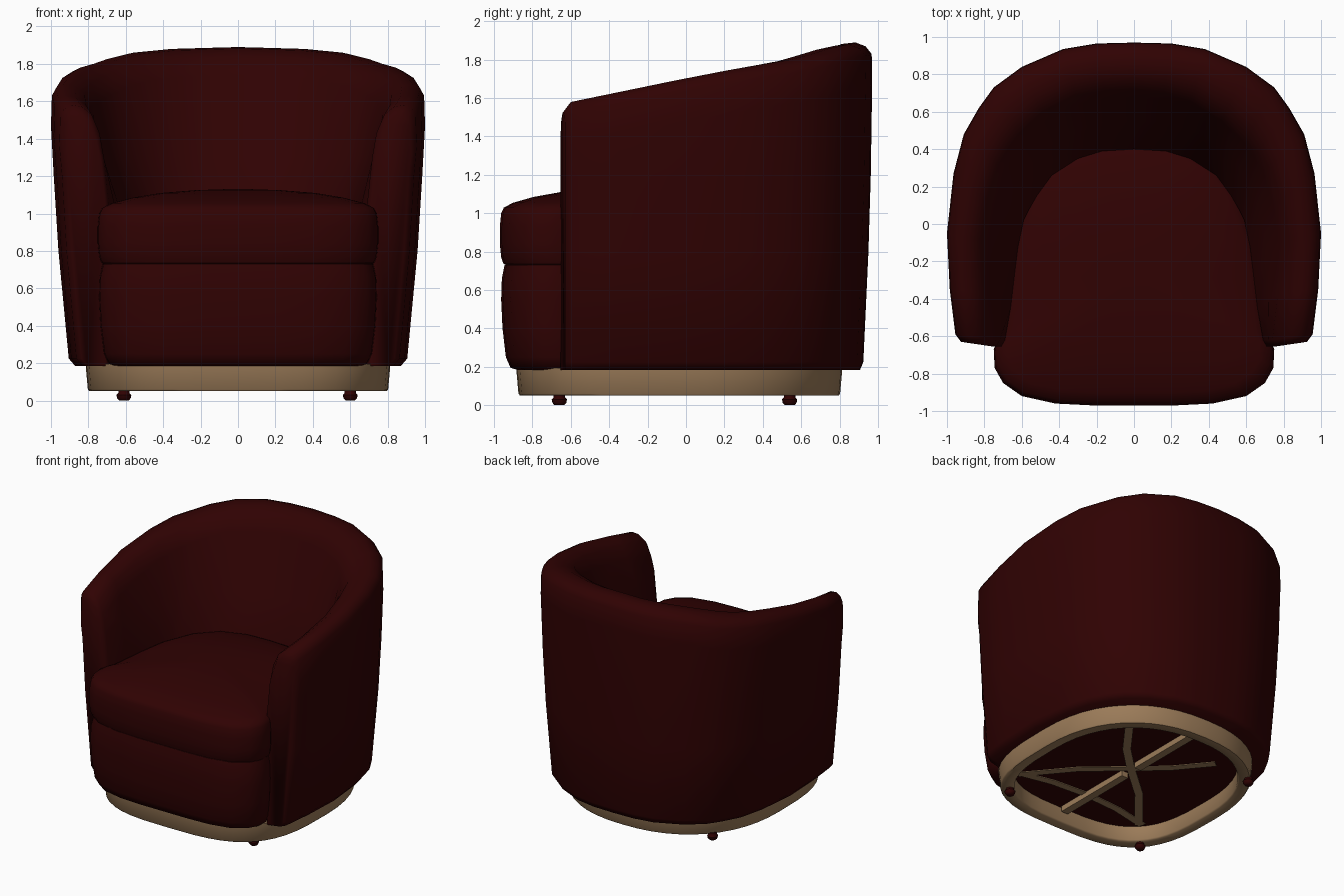
import bpy
import bmesh
import math
from mathutils import Vector

cube = bpy.data.objects.get("Cube")
if cube:
    bpy.data.objects.remove(cube)


def make_material(name, colour):
    mat = bpy.data.materials.new(name)
    mat.use_nodes = True
    mat.diffuse_color = colour
    mat.node_tree.nodes["Principled BSDF"].inputs["Base Color"].default_value = colour
    return mat


LEATHER = make_material("dark red leather", (0.029, 0.0006, 0.0007, 1))
WOOD = make_material("tan wood", (0.33, 0.2, 0.1, 1))
BODY_BOTTOM = 0.184


def loft(name, rings, mat, cyclic=False, angle=50):
    """Skin a row of closed rings; cap both ends unless the row is cyclic."""
    bm = bmesh.new()
    rows = [[bm.verts.new(p) for p in ring] for ring in rings]
    pairs = list(zip(rows, rows[1:]))
    if cyclic:
        pairs.append((rows[-1], rows[0]))
    for a, b in pairs:
        n = len(a)
        for i in range(n):
            j = (i + 1) % n
            bm.faces.new((a[i], a[j], b[j], b[i]))
    if not cyclic:
        bm.faces.new(rows[0])
        bm.faces.new(rows[-1])
    bmesh.ops.recalc_face_normals(bm, faces=bm.faces)
    mesh = bpy.data.meshes.new(name)
    bm.to_mesh(mesh)
    bm.free()
    mesh.materials.append(mat)
    for poly in mesh.polygons:
        poly.use_smooth = True
    mesh.set_sharp_from_angle(angle=math.radians(angle))
    obj = bpy.data.objects.new(name, mesh)
    bpy.context.collection.objects.link(obj)


# Wraparound back and arms: outer edge, inner rim, inner foot, rim height
stations = [
    ((0, .97), (0, .68), (0, .40), 1.89),
    ((.2, .965), (.15, .67), (.17, .39), 1.885),
    ((.38, .935), (.3, .64), (.3, .35), 1.88),
    ((.6, .84), (.47, .55), (.44, .26), 1.86),
    ((.75, .73), (.59, .43), (.52, .15), 1.825),
    ((.83, .62), (.64, .36), (.56, .08), 1.8),
    ((.91, .48), (.69, .28), (.59, .02), 1.78),
    ((.965, .27), (.745, .1), (.62, -.12), 1.745),
    ((1, -.05), (.775, -.1), (.64, -.28), 1.69),
    ((.985, -.35), (.77, -.37), (.66, -.45), 1.63),
    ((.955, -.59), (.74, -.62), (.69, -.62), 1.58),
    ((.925, -.63), (.755, -.655), (.71, -.655), 1.53),
]


def section(station, side):
    outer, rim, foot = (Vector(p) for p in station[:3])
    h = station[3]

    def out(f, z):
        # The shell tapers inwards towards the floor
        y = outer.y * (1 - (1 - f) * 0.5) if outer.y > 0 else outer.y
        return (outer.x * f, y, z)

    def top(t, z):
        p = outer.lerp(rim, t)
        return (p.x, p.y, z)

    middle = rim.lerp(foot, 0.45)
    points = [
        (foot.x, foot.y, BODY_BOTTOM), out(.87, BODY_BOTTOM), out(.905, .225),
        out(.96, .8), out(.985, 1.2), out(1, h - .22), out(.995, h - .06),
        top(.12, h - .02), top(.3, h), top(.55, h - .008), top(.8, h - .05),
        (rim.x, rim.y, h - .15), (middle.x, middle.y, 1.3), (foot.x, foot.y, 1.05),
    ]
    return [(x * side, y, z) for x, y, z in points]


shell = [section(s, -1) for s in reversed(stations[1:])]
shell += [section(s, 1) for s in stations]
loft("wraparound_back_and_arms", shell, LEATHER, angle=75)

# Seat outline shared by the cushion and the apron
half = [(.22, -.97), (.42, -.96), (.6, -.92), (.7, -.85), (.745, -.77), (.75, -.67),
        (.72, -.6), (.69, -.3), (.65, -.05), (.55, .2), (.4, .36), (.2, .43)]
outline = [(0, -.97)] + half + [(0, .44)] + [(-x, y) for x, y in reversed(half)]
CENTRE_Y = -0.27


def seat_ring(scale, z):
    return [(x * scale, CENTRE_Y + (y - CENTRE_Y) * scale, z) for x, y in outline]


cushion = [seat_ring(s, z) for s, z in (
    (.9, .725), (.972, .735), (.99, .77), (1, .84), (1, .93), (.99, 1.0), (.97, 1.03),
    (.9, 1.055), (.75, 1.085), (.55, 1.11), (.3, 1.125), (.1, 1.13))]
loft("seat_cushion", cushion, LEATHER)

apron = [seat_ring(s, z) for s, z in (
    (.87, BODY_BOTTOM), (.92, .195), (.955, .25), (.98, .4), (.99, .55),
    (.985, .66), (.965, .73), (.9, .745))]
loft("seat_apron", apron, LEATHER)


# Plinth ring, squarer at the front than at the back
def plinth_ring(rx, ry, z, n=48):
    ring = []
    for i in range(n):
        c, s = math.cos(math.tau * i / n), math.sin(math.tau * i / n)
        power = 2 / 2.3 if s > 0 else 2 / 3.2
        ring.append((math.copysign(abs(c) ** power, c) * rx,
                     math.copysign(abs(s) ** power, s) * ry - 0.035, z))
    return ring


plinth = [plinth_ring(.815 - d, .85 - d, z) for d, z in (
    (0, .195), (.012, .06), (.02, .05), (.09, .05), (.1, .06), (.1, .195))]
loft("plinth", plinth, WOOD, cyclic=True)

# Leather panel closing the underside within the plinth
loft("underside_panel", [plinth_ring(.72, .755, z) for z in (.168, .19)], LEATHER)


# Underside frame: flat strips, a front web and two rods
def strip(name, path, width, z, depth):
    rings = []
    for i, p in enumerate(path):
        a, b = Vector(path[max(i - 1, 0)]), Vector(path[min(i + 1, len(path) - 1)])
        d = (b - a).normalized() * width / 2
        rings.append([(p[0] - d.y * u, p[1] + d.x * u, z + depth * w)
                      for u, w in ((-1, 0), (1, 0), (1, 1), (-1, 1))])
    loft(name, rings, WOOD, angle=30)


for name, sx, sy in (("front_left", .56, -.58), ("front_right", -.56, -.58),
                     ("back_left", .4, .46), ("back_right", -.42, .44)):
    strip(name + "_base_arm",
          [(0, -.035), (sx * .5, sy * .42 - .035), (sx, sy - .035)], .06, .162, .01)
for sy, end in ((1, "back"), (-1, "front")):
    strip(end + "_rod", [(0, sy * .07 - .03), (0, sy * .74 - .03)], .06, .125, .05)
strip("front_web", [(.58, -.6), (.3, -.54), (0, -.52), (-.3, -.54), (-.58, -.6)],
      .06, .162, .01)


# Small feet
def foot(name, x, y):
    rings = [[(x + r * math.cos(math.tau * i / 8), y + r * math.sin(math.tau * i / 8), z)
              for i in range(8)]
             for r, z in ((.025, 0), (.036, .012), (.04, .03), (.03, .04), (.03, .06))]
    loft(name, rings, LEATHER)


foot("front_left_foot", .6, -.66)
foot("front_right_foot", -.61, -.66)
foot("back_right_foot", -.61, .54)
